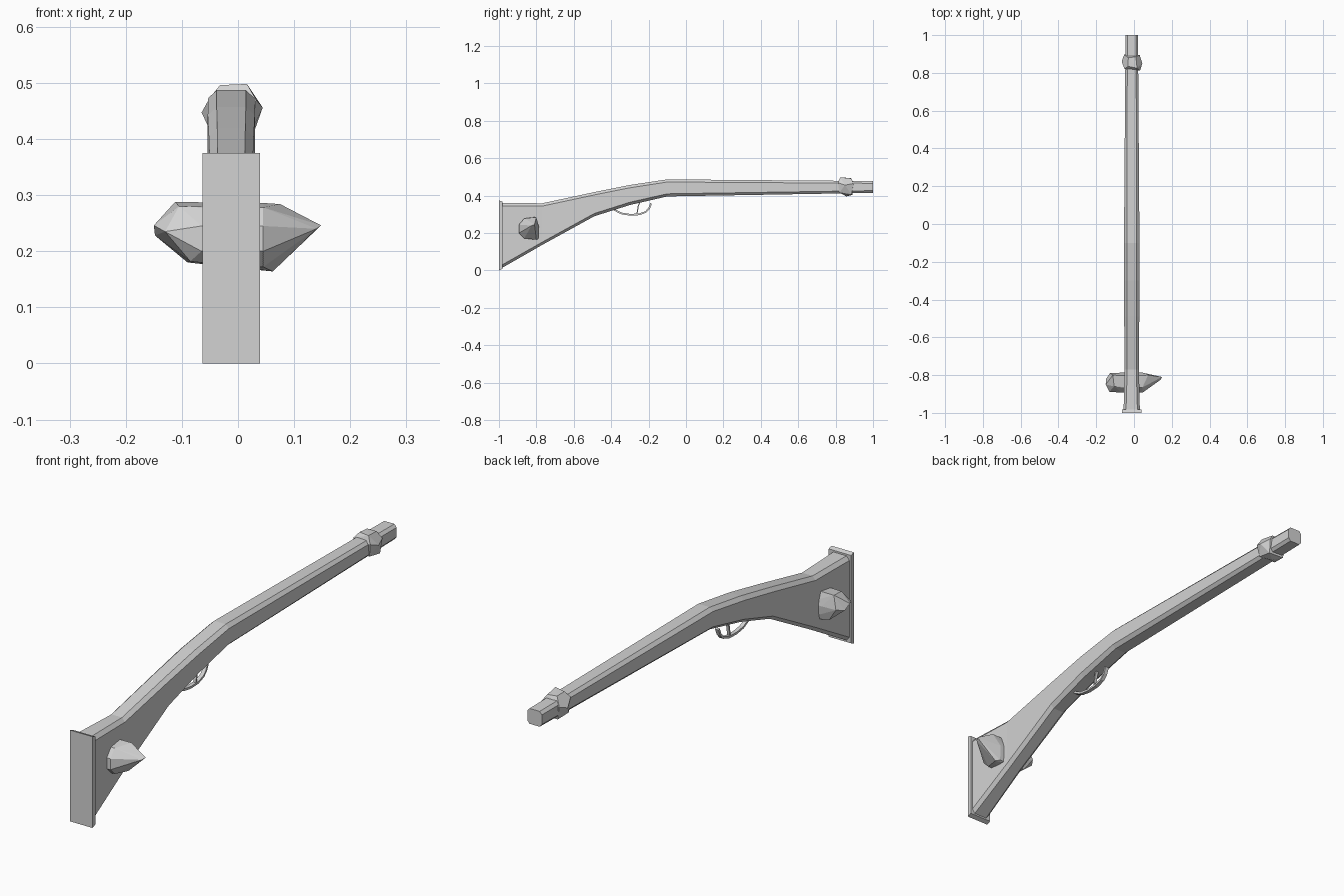
import bpy, bmesh

if "Cube" in bpy.data.objects:
    bpy.data.objects.remove(bpy.data.objects["Cube"])

CX = -0.012  # centre line of the gun

grey = bpy.data.materials.new("plain grey")
grey.diffuse_color = (0.65, 0.65, 0.65, 1)
grey.use_nodes = True
grey.node_tree.nodes["Principled BSDF"].inputs["Base Color"].default_value = grey.diffuse_color


def finish(name, bm):
    bmesh.ops.recalc_face_normals(bm, faces=bm.faces)
    me = bpy.data.meshes.new(name)
    bm.to_mesh(me)
    bm.free()
    me.materials.append(grey)
    ob = bpy.data.objects.new(name, me)
    bpy.context.collection.objects.link(ob)
    return ob


def loft(name, rings):
    """Skin a list of equal-length rings and cap both ends."""
    bm = bmesh.new()
    rows = [[bm.verts.new(p) for p in r] for r in rings]
    n = len(rows[0])
    for a, b in zip(rows, rows[1:]):
        for i in range(n):
            j = (i + 1) % n
            bm.faces.new((a[i], a[j], b[j], b[i]))
    bm.faces.new(rows[0])
    bm.faces.new(rows[-1])
    return finish(name, bm)


def hull(name, points):
    """Faceted crystal as the convex hull of its corners."""
    bm = bmesh.new()
    for p in points:
        bm.verts.new(p)
    res = bmesh.ops.convex_hull(bm, input=bm.verts)
    loose = {v for v in res["geom_interior"] if isinstance(v, bmesh.types.BMVert)}
    bmesh.ops.delete(bm, geom=list(loose), context='VERTS')
    bmesh.ops.dissolve_limit(bm, angle_limit=0.05, verts=bm.verts, edges=bm.edges)
    return finish(name, bm)


def section(y, lo, hi, w, flat, ch):
    """Chamfered eight-sided cross-section."""
    half = [(flat, hi), (w, hi - ch), (w, lo + ch), (flat, lo)]
    right = [(CX + x, y, z) for x, z in half]
    left = [(CX - x, y, z) for x, z in reversed(half)]
    return right + left


# stock and barrel: y, bottom, top, half width, half flat, chamfer height
stations = [
    (-0.985, 0.013, 0.362, 0.043, 0.030, 0.016),
    (-0.77, 0.136, 0.359, 0.038, 0.024, 0.015),
    (-0.49, 0.290, 0.419, 0.040, 0.025, 0.015),
    (-0.30, 0.350, 0.457, 0.042, 0.026, 0.015),
    (-0.10, 0.396, 0.487, 0.041, 0.026, 0.014),
    (1.00, 0.415, 0.478, 0.033, 0.023, 0.012),
]
loft("stock_and_barrel", [section(*s) for s in stations])

# butt plate
loft("butt_plate", [
    [(CX + sx * 0.051, y, z) for sx, z in ((-1, lo), (1, lo), (1, hi), (-1, hi))]
    for y, lo, hi in ((-1.0, 0.0, 0.375), (-0.982, 0.008, 0.369))])


def strip(name, path, w, t):
    """Flat bar of width w and thickness t along a (y, z) path."""
    rings = []
    for i, (y, z) in enumerate(path):
        a, b = path[max(i - 1, 0)], path[min(i + 1, len(path) - 1)]
        dy, dz = b[0] - a[0], b[1] - a[1]
        d = (dy * dy + dz * dz) ** 0.5
        ny, nz = -dz / d * t / 2, dy / d * t / 2
        rings.append([(CX + sx * w / 2, y + s * ny, z + s * nz)
                      for sx, s in ((-1, -1), (1, -1), (1, 1), (-1, 1))])
    return loft(name, rings)


# trigger guard and trigger
strip("trigger_guard", [(-0.39, 0.333), (-0.375, 0.320), (-0.345, 0.305), (-0.30, 0.298),
                        (-0.25, 0.300), (-0.215, 0.313), (-0.197, 0.332), (-0.187, 0.358)],
      0.016, 0.009)
strip("trigger", [(-0.245, 0.370), (-0.255, 0.345), (-0.262, 0.303)], 0.012, 0.006)

# crystal on the right of the stock
outline = [(-0.865, 0.278), (-0.805, 0.286), (-0.787, 0.235),
           (-0.790, 0.170), (-0.865, 0.172), (-0.893, 0.200), (-0.893, 0.245)]
base = [(0.0, y, z) for y, z in outline]
hull("stock_crystal_right", base + [(0.045, y, z) for y, z in outline] + [
    (0.075, -0.80, 0.284), (0.062, -0.80, 0.164), (0.070, -0.865, 0.230),
    (0.148, -0.81, 0.246), (0.140, -0.825, 0.240)])

# crystal on the left of the stock
hull("stock_crystal_left", base + [(-0.065, y, z) for y, z in outline if z > 0.18] + [
    (-0.090, -0.80, 0.180), (-0.085, -0.87, 0.182),
    (-0.112, -0.80, 0.288), (-0.105, -0.86, 0.280), (-0.128, -0.79, 0.235),
    (-0.130, -0.888, 0.235), (-0.150, -0.85, 0.246), (-0.148, -0.82, 0.228)])

# crystal around the barrel near the muzzle
hull("barrel_crystal", [
    (-0.032, 0.835, 0.496), (0.016, 0.825, 0.498), (0.010, 0.885, 0.492), (-0.030, 0.880, 0.494),
    (-0.050, 0.820, 0.474), (-0.065, 0.860, 0.447), (-0.052, 0.897, 0.460),
    (0.044, 0.850, 0.456), (0.032, 0.812, 0.470), (0.030, 0.895, 0.465),
    (-0.048, 0.830, 0.412), (0.024, 0.820, 0.416), (0.026, 0.885, 0.405),
    (-0.040, 0.890, 0.404), (-0.010, 0.858, 0.396)])
